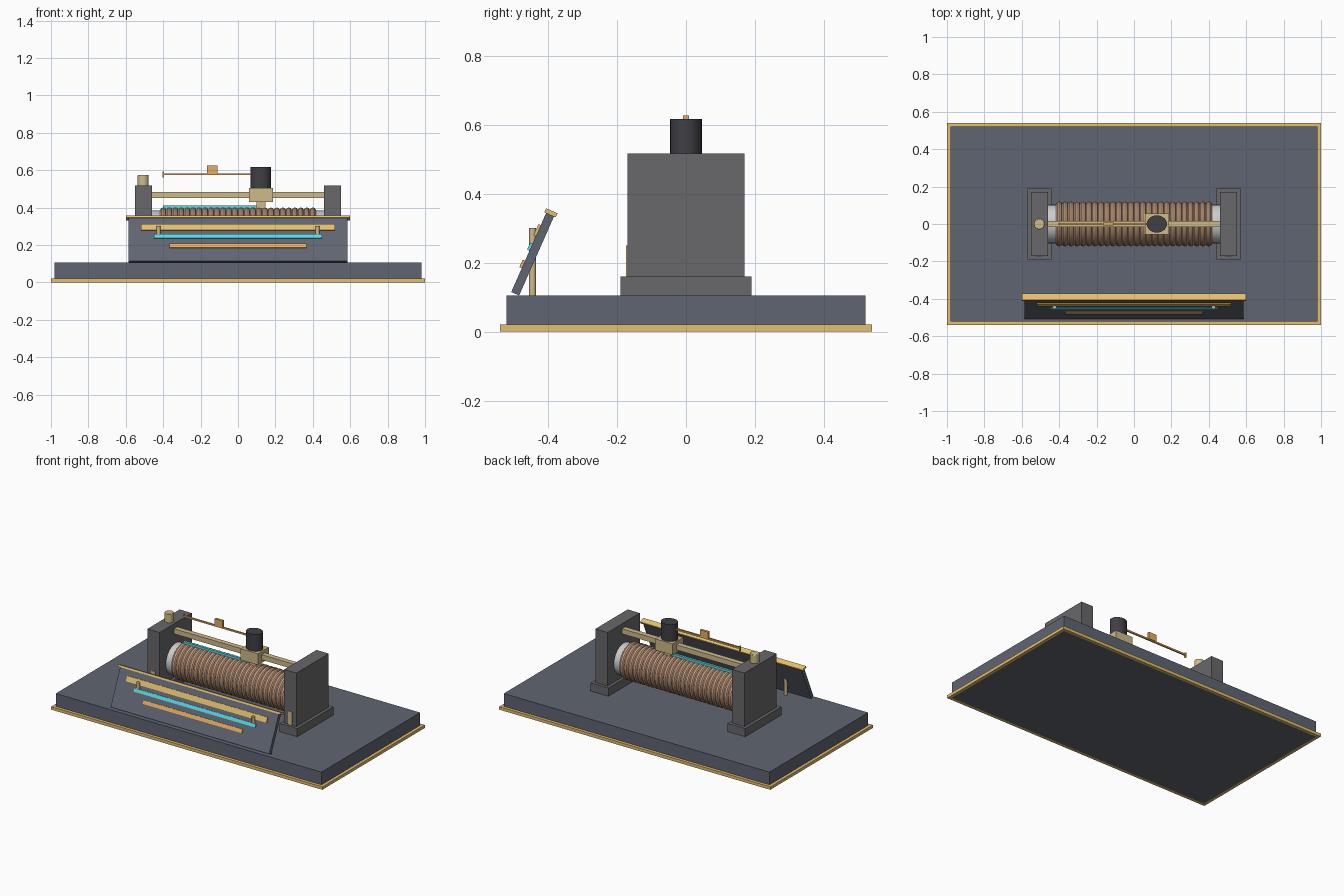
import bpy, math
from mathutils import Matrix, Vector

if "Cube" in bpy.data.objects:
    bpy.data.objects.remove(bpy.data.objects["Cube"])

def mat(name, col):
    m = bpy.data.materials.new(name)
    m.diffuse_color = (*col, 1)
    m.use_nodes = True
    m.node_tree.nodes["Principled BSDF"].inputs["Base Color"].default_value = m.diffuse_color
    return m

SLATE = mat("slate", (0.115, 0.13, 0.165))
IRON = mat("iron", (0.14, 0.14, 0.15))
BLACK = mat("black", (0.05, 0.05, 0.06))
GOLD = mat("gold", (0.78, 0.52, 0.15))
BRASS = mat("brass", (0.62, 0.5, 0.25))
COPPER = mat("copper", (0.62, 0.38, 0.24))
AMBER = mat("amber", (0.8, 0.42, 0.12))
CYAN = mat("cyan", (0.1, 0.7, 0.8))
CERAMIC = mat("ceramic", (0.6, 0.6, 0.58))

def finish(ob, name, m, bevel=0):
    ob.name = name
    ob.data.materials.append(m)
    if bevel:
        b = ob.modifiers.new("bevel", 'BEVEL')
        b.width, b.segments = bevel, 2
    return ob

def box(name, x, y, z, m, bevel=0):
    """Box from (min, max) ranges."""
    bpy.ops.mesh.primitive_cube_add(size=1)
    ob = bpy.context.object
    ob.data.transform(Matrix.Diagonal((x[1]-x[0], y[1]-y[0], z[1]-z[0], 1)))
    ob.location = ((x[0]+x[1])/2, (y[0]+y[1])/2, (z[0]+z[1])/2)
    return finish(ob, name, m, bevel)

def cyl(name, c, r, depth, m, axis='Z', ry=None, bevel=0, sides=32):
    bpy.ops.mesh.primitive_cylinder_add(vertices=sides, radius=r, depth=depth)
    ob = bpy.context.object
    if ry:
        ob.data.transform(Matrix.Diagonal((1, ry/r, 1, 1)))
    if axis != 'Z':
        ob.data.transform(Matrix.Rotation(math.pi/2, 4, {'X': 'Y', 'Y': 'X'}[axis]))
    ob.location = c
    bpy.ops.object.shade_smooth_by_angle()
    return finish(ob, name, m, bevel)

# plinth with gold border
box("plinth", (-.98, .98), (-.52, .52), (0, .105), SLATE)
for s in (-1, 1):
    box("border_long", (-1, 1), sorted((s*.52, s*.54)), (0, .02), GOLD)
    box("border_short", sorted((s*.98, s*1)), (-.52, .52), (0, .02), GOLD)

# end supports with feet and front terminal plates
for s in (-1, 1):
    box("support", sorted((s*.46, s*.55)), (-.17, .17), (.105, .517), IRON)
    box("support_foot", sorted((s*.44, s*.57)), (-.19, .19), (.105, .16), IRON)
    box("terminal_plate", (s*.505-.015, s*.505+.015), (-.174, -.165), (.16, .25), BRASS)

# core and copper winding
cyl("core", (0, 0, .28), .103, .92, CERAMIC, 'X', sides=48)
turns = 26
for i in range(turns):
    bpy.ops.mesh.primitive_torus_add(major_radius=.103, minor_radius=.017,
                                     major_segments=48, minor_segments=10)
    ob = bpy.context.object
    ob.data.transform(Matrix.Rotation(math.pi/2, 4, 'Y'))
    ob.location = (-.4 + i*.8/(turns-1), 0, .28)
    bpy.ops.object.shade_smooth_by_angle()
    finish(ob, "coil_turn", COPPER)

# active strip, slide rail, slider and knob
box("active_strip", (-.4, .1), (-.008, .008), (.396, .412), CYAN)
box("slide_rail", (-.46, .46), (-.017, .017), (.45, .484), BRASS)
box("slider", (.06, .187), (-.057, .057), (.43, .505), BRASS)
box("slider_contact", (.1, .148), (-.02, .02), (.395, .43), BRASS)
cyl("knob", (.122, 0, .561), .054, .112, BLACK, ry=.046)

# terminal post, needle and its marker
cyl("terminal_post", (-.507, 0, .545), .029, .06, BRASS, bevel=.003)
box("needle", (-.4, .08), (-.005, .005), (.573, .583), AMBER)
box("needle_tip", (-.403, -.395), (-.006, .006), (.56, .592), AMBER)
box("needle_marker", (-.167, -.11), (-.008, .008), (.58, .626), AMBER)

# tilted front panel, built upright then leaned back
tilt = Matrix.Translation((0, -.445, .224)) @ Matrix.Rotation(math.radians(-23.8), 4, 'X')
def panel_part(name, x, n, u, m):
    ob = box(name, (-x, x), n, u, m)
    ob.matrix_world = tilt @ Matrix.Translation(Vector(ob.location))
panel_part("panel", .585, (-.0125, .0125), (-.125, .125), SLATE)
panel_part("panel_cap", .6, (-.018, .018), (.125, .138), GOLD)
panel_part("scale_gold", .518, (-.02, -.012), (.053, .087), GOLD)
panel_part("scale_cyan", .448, (-.02, -.012), (.006, .028), CYAN)
panel_part("scale_amber", .365, (-.02, -.012), (-.05, -.026), AMBER)

# posts holding the panel
for s in (-1, 1):
    cyl("panel_post", (s*.425, -.445, .2025), .01, .195, BRASS, sides=16)
